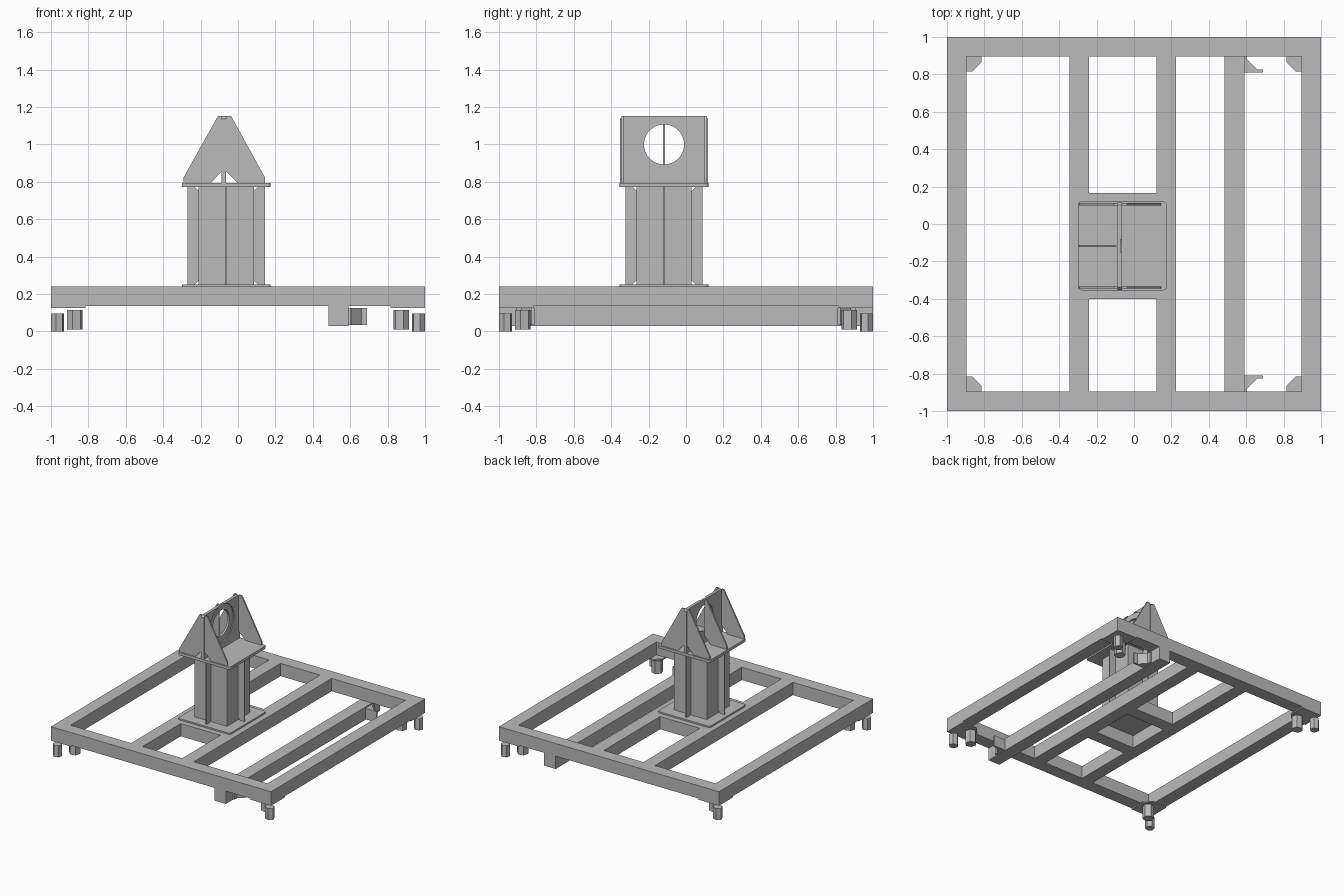
import bpy, bmesh, math
from mathutils import Matrix, Vector

cube = bpy.data.objects.get("Cube")
if cube:
    bpy.data.objects.remove(cube, do_unlink=True)

steel = bpy.data.materials.new("grey steel")
steel.use_nodes = True
GREY = (0.5, 0.5, 0.5, 1)
steel.diffuse_color = GREY
steel.node_tree.nodes["Principled BSDF"].inputs["Base Color"].default_value = GREY


def finish(name, bm):
    bmesh.ops.recalc_face_normals(bm, faces=bm.faces)
    mesh = bpy.data.meshes.new(name)
    bm.to_mesh(mesh)
    bm.free()
    mesh.materials.append(steel)
    ob = bpy.data.objects.new(name, mesh)
    bpy.context.collection.objects.link(ob)
    return ob


def box(name, x0, x1, y0, y1, z0, z1):
    bm = bmesh.new()
    size = Matrix.Diagonal((x1 - x0, y1 - y0, z1 - z0, 1))
    place = Matrix.Translation(((x0 + x1) / 2, (y0 + y1) / 2, (z0 + z1) / 2))
    bmesh.ops.create_cube(bm, size=1, matrix=place @ size)
    return finish(name, bm)


def prism(name, outline, base, depth, matrix=Matrix()):
    """Extrude a 2D outline from local z = base by depth, then place it."""
    bm = bmesh.new()
    face = bm.faces.new([bm.verts.new((u, v, base)) for u, v in outline])
    grown = bmesh.ops.extrude_face_region(bm, geom=[face])["geom"]
    bmesh.ops.translate(bm, vec=(0, 0, depth),
                        verts=[v for v in grown if isinstance(v, bmesh.types.BMVert)])
    bmesh.ops.transform(bm, matrix=matrix, verts=bm.verts)
    return finish(name, bm)


def cylinder(name, radius, sides, depth, matrix):
    bm = bmesh.new()
    bmesh.ops.create_cone(bm, cap_ends=True, segments=sides, radius1=radius,
                          radius2=radius, depth=depth, matrix=matrix)
    return finish(name, bm)


def cut(target, cutter):
    mod = target.modifiers.new("cut", "BOOLEAN")
    mod.operation = "DIFFERENCE"
    mod.solver = "EXACT"
    mod.object = cutter
    cutter.hide_render = True
    cutter.hide_set(True)


# Base frame of square tube
W, LOW, TOP = 0.105, 0.135, 0.24
IN = 1 - W
box("front_rail", -1, 1, -1, -IN, LOW, TOP)
box("back_rail", -1, 1, IN, 1, LOW, TOP)
for name, x in (("right_rail", -1), ("inner_rail_a", -0.345),
                ("inner_rail_b", 0.12), ("left_rail", IN)):
    box(name, x, x + W, -IN, IN, LOW, TOP)
box("front_cross_member", -0.24, 0.12, -0.4, -0.4 + W, LOW, TOP)
box("back_cross_member", -0.24, 0.12, 0.06, 0.06 + W, LOW, TOP)
box("lower_rail", 0.485, 0.59, -1, 1, 0.03, LOW)

# Corner plates with their feet, and brackets on the lower rail
corner = [(1, 1), (0.815, 1), (0.815, 0.865), (0.865, 0.815), (1, 0.815)]
bracket = [(0.59, 0.81), (0.69, 0.81), (0.69, 0.825), (0.66, 0.825),
           (0.605, 0.88), (0.605, 0.91), (0.59, 0.91)]
for sy in (-1, 1):
    prism("lower_rail_bracket", bracket, 0.035, 0.09, Matrix.Diagonal((1, sy, 1, 1)))
    for sx in (-1, 1):
        prism("corner_plate", corner, 0.125, 0.01, Matrix.Diagonal((sx, sy, 1, 1)))
        turn = Matrix.Rotation(math.atan2(sy, sx), 4, "Z")
        cylinder("outer_foot", 0.036, 6, 0.095,
                 Matrix.Translation((sx * 0.965, sy * 0.965, 0.0475)) @ turn)
        cylinder("inner_foot", 0.044, 6, 0.106,
                 Matrix.Translation((sx * 0.873, sy * 0.873, 0.063)) @ turn)

# Column end plates with rounded corners
CX, CY = -0.0625, -0.1175
for name, z0, z1 in (("column_base_plate", TOP, 0.252), ("column_top_plate", 0.772, 0.795)):
    half, r, outline = 0.2375, 0.02, []
    for quarter in range(4):
        a = math.radians(45 + 90 * quarter)
        hub = Vector((math.copysign(half - r, math.cos(a)), math.copysign(half - r, math.sin(a))))
        for step in range(5):
            t = math.radians(90 * quarter + 22.5 * step)
            outline.append((CX + hub.x + r * math.cos(t), CY + hub.y + r * math.sin(t)))
    prism(name, outline, z0, z1 - z0)

# Square column with four stiffening ribs
H = 0.148
box("column", CX - H, CX + H, CY - H, CY + H, 0.252, 0.772)
rib = [(H, 0.272), (H + 0.02, 0.252), (0.207, 0.252), (0.207, 0.772),
       (H + 0.02, 0.772), (H, 0.752)]
upright = Matrix.Rotation(math.pi / 2, 4, "X")
for k in range(4):
    prism("column_rib", rib, -0.005, 0.01, Matrix.Translation((CX, CY, 0))
          @ Matrix.Rotation(k * math.pi / 2, 4, "Z") @ upright)

# Upright plate with a round opening and a shallow round recess
PX0, PX1, PEAK = -0.088, -0.064, 1.152
side = Matrix(((0, 0, 1, 0), (1, 0, 0, 0), (0, 1, 0, 0), (0, 0, 0, 1)))
y0, y1, c = -0.352, 0.117, 0.015
plate = prism("bearing_plate", [(y0, 0.795), (y1, 0.795), (y1, PEAK - c), (y1 - c, PEAK),
                                (y0 + c, PEAK), (y0, PEAK - c)], PX0, PX1 - PX0, side)
across = Matrix.Rotation(math.pi / 2, 4, "Y")
cut(plate, cylinder("opening_cutter", 0.107, 64, 0.2,
                    Matrix.Translation((PX0, CY, 1.0)) @ across))
cut(plate, cylinder("recess_cutter", 0.156, 64, 0.1,
                    Matrix.Translation((PX1 + 0.042, CY, 1.0)) @ across))

# Triangular gussets bracing the plate
front_brace = [(PX1, 0.855), (-0.002, 0.795), (0.145, 0.795), (0.145, 0.822),
               (-0.037, PEAK), (PX1, PEAK)]
rear_brace = [(PX0, 0.855), (-0.145, 0.795), (-0.292, 0.795), (-0.292, 0.822),
              (-0.107, PEAK), (PX0, PEAK)]
for y in (-0.34, 0.105):
    prism("left_gusset", front_brace, -y - 0.006, 0.012, upright)
for y in (-0.34, CY, 0.105):
    prism("right_gusset", rear_brace, -y - 0.006, 0.012, upright)
